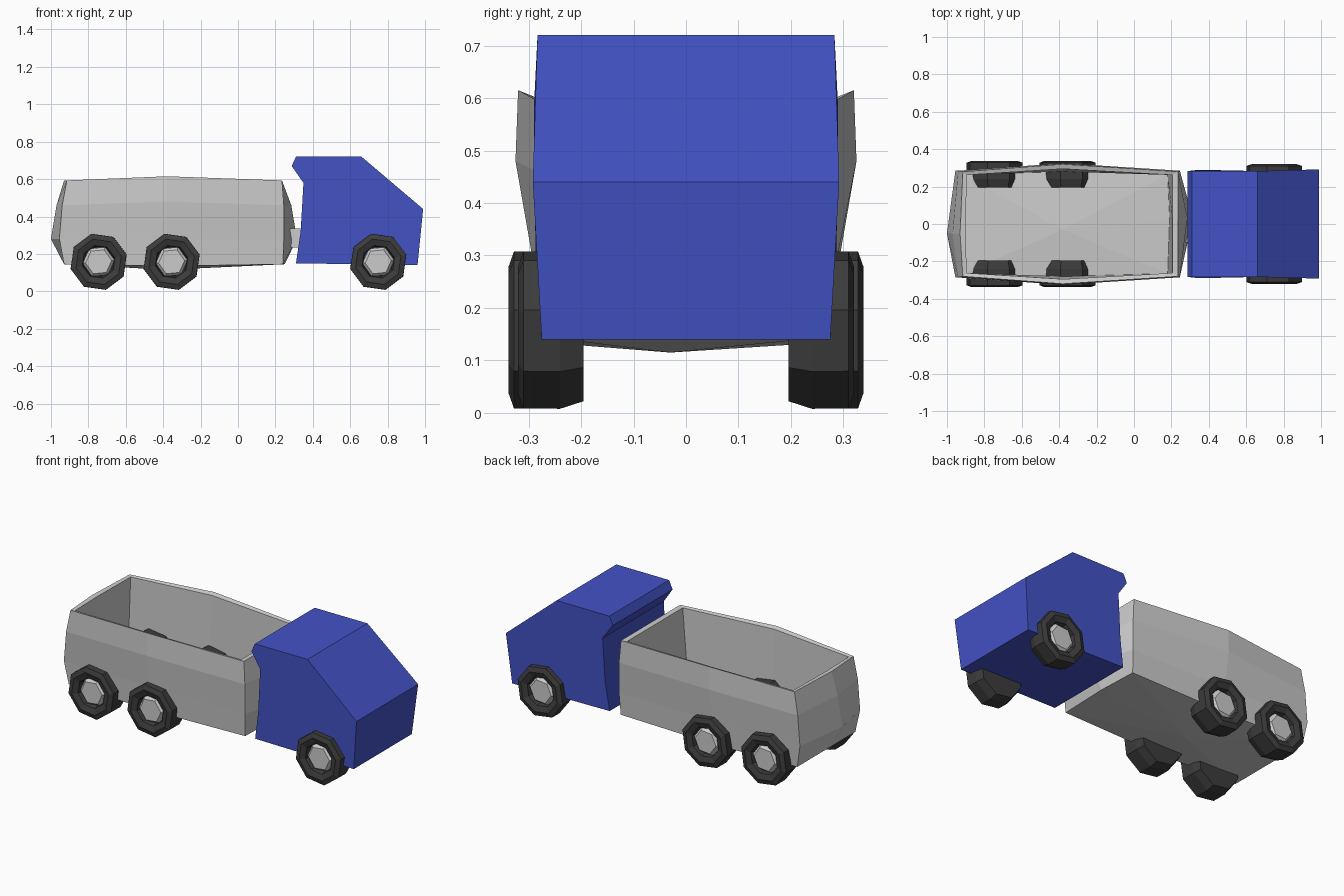
import bpy, bmesh, math

if "Cube" in bpy.data.objects:
    bpy.data.objects.remove(bpy.data.objects["Cube"])


def material(name, rgb):
    m = bpy.data.materials.new(name)
    m.diffuse_color = (*rgb, 1)
    m.use_nodes = True
    m.node_tree.nodes["Principled BSDF"].inputs["Base Color"].default_value = m.diffuse_color
    return m


BLUE = material("cab_blue", (0.055, 0.085, 0.56))
DARK = material("tyre_dark", (0.045, 0.045, 0.045))


def finish(name, bm, mat=None):
    bmesh.ops.recalc_face_normals(bm, faces=bm.faces)
    me = bpy.data.meshes.new(name)
    bm.to_mesh(me)
    bm.free()
    ob = bpy.data.objects.new(name, me)
    bpy.context.collection.objects.link(ob)
    if mat:
        me.materials.append(mat)
    return ob


def loft(bm, rings, cap=True):
    """Skin a list of equally long point rings."""
    loops = [[bm.verts.new(p) for p in r] for r in rings]
    n = len(loops[0])
    for a, b in zip(loops, loops[1:]):
        for i in range(n):
            j = (i + 1) % n
            bm.faces.new((a[i], a[j], b[j], b[i]))
    if cap:
        for loop in (loops[0], loops[-1]):
            bm.faces.new(loop)
    return loops


# Cab: side profile with roof lip at the back, lofted across the width
profile = [(0.31, 0.15), (0.96, 0.14), (0.99, 0.44), (0.66, 0.72),
           (0.31, 0.72), (0.287, 0.67), (0.35, 0.58), (0.335, 0.32)]
widths = [0.28, 0.275, 0.292, 0.283, 0.283, 0.283, 0.29, 0.287]
bm = bmesh.new()
loft(bm, [[(x, s * w, z) for (x, z), w in zip(profile, widths)] for s in (-1, 1)])
finish("cab", bm, BLUE)


# Bed: eight-point rings, up the outside, over the rim and down the inside
def bed_ring(back, back_mid, front, front_mid, y, y_mid, z, z_side):
    return [(back, -y, z), (-0.38, -y_mid, z_side), (front, -y, z), (front_mid, 0.03, z),
            (front, y, z), (-0.38, y_mid, z_side), (back, y, z), (back_mid, -0.05, z)]


bm = bmesh.new()
loops = loft(bm, [
    bed_ring(-0.93, -0.93, 0.24, 0.25, 0.275, 0.28, 0.145, 0.135),
    bed_ring(-0.955, -1.00, 0.245, 0.315, 0.285, 0.29, 0.28, 0.28),
    bed_ring(-0.94, -0.97, 0.245, 0.285, 0.285, 0.325, 0.46, 0.48),
    bed_ring(-0.915, -0.93, 0.235, 0.235, 0.28, 0.32, 0.593, 0.615),
    bed_ring(-0.895, -0.90, 0.205, 0.205, 0.262, 0.295, 0.59, 0.605),
    bed_ring(-0.91, -0.94, 0.18, 0.19, 0.265, 0.28, 0.25, 0.25)], cap=False)
for loop, z in ((loops[0], 0.115), (loops[-1], 0.27)):
    c = bm.verts.new((-0.38, -0.03, z))
    for i in range(8):
        bm.faces.new((loop[i], loop[(i + 1) % 8], c))
finish("dump_bed", bm)

# Hitch between bed and cab
bpy.ops.mesh.primitive_cube_add(size=1, location=(0.3, 0, 0.285))
hitch = bpy.context.object
hitch.name = "hitch"
hitch.scale = (0.1, 0.2, 0.1)


# Wheels: lathed low-poly tyre with a recessed grey hub
def lathe(name, points, sides, turn, cx, side, mat=None):
    bm = bmesh.new()
    angles = [turn + 2 * math.pi * i / sides for i in range(sides)]
    loft(bm, [[(cx + r * math.cos(a), side * y, 0.158 + r * math.sin(a)) for a in angles]
              for r, y in points])
    return finish(name, bm, mat)


for axle, cx, out in (("rear", -0.745, 0.338), ("middle", -0.355, 0.338), ("front", 0.75, 0.32)):
    for side, label in ((-1, "right"), (1, "left")):
        tyre = [(0.14, 0.195), (0.155, 0.24), (0.154, out - 0.01), (0.125, out),
                (0.09, out - 0.012), (0.08, out - 0.05)]
        hub = [(0.09, out - 0.07), (0.085, out - 0.03), (0.07, out - 0.015)]
        lathe(f"{axle}_{label}_tyre", tyre, 8, 0.25, cx, side, DARK)
        lathe(f"{axle}_{label}_hub", hub, 6, 0.1, cx, side)
